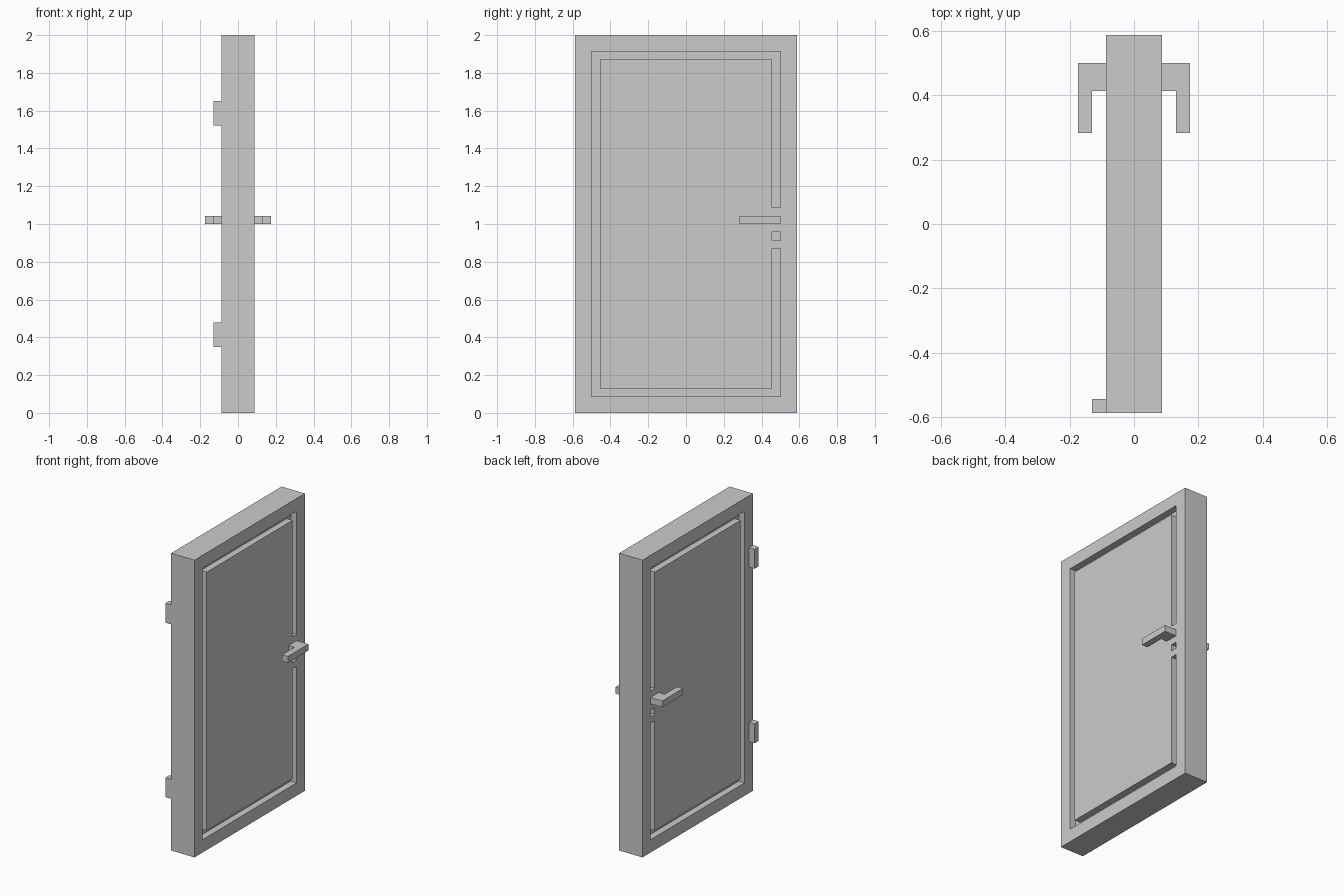
import bpy, bmesh
from mathutils import Vector

if "Cube" in bpy.data.objects:
    bpy.data.objects.remove(bpy.data.objects["Cube"])

U = 2 / 46            # grid unit: the door is 46 units tall


def prism(name, points, offset):
    """Extrude a closed outline (in grid units) along an offset vector."""
    bm = bmesh.new()
    face = bm.faces.new([bm.verts.new(Vector(p) * U) for p in points])
    ext = bmesh.ops.extrude_face_region(bm, geom=[face], use_keep_orig=True)
    moved = [g for g in ext["geom"] if isinstance(g, bmesh.types.BMVert)]
    bmesh.ops.translate(bm, verts=moved, vec=Vector(offset) * U)
    bmesh.ops.recalc_face_normals(bm, faces=bm.faces)
    mesh = bpy.data.meshes.new(name)
    bm.to_mesh(mesh)
    bm.free()
    obj = bpy.data.objects.new(name, mesh)
    bpy.context.collection.objects.link(obj)
    return obj


def box(name, x, y, z):
    outline = [(x[0], y[0], z[0]), (x[0], y[1], z[0]),
               (x[0], y[1], z[1]), (x[0], y[0], z[1])]
    return prism(name, outline, (x[1] - x[0], 0, 0))


def apply_modifier(obj, mod):
    bpy.context.view_layer.objects.active = obj
    bpy.ops.object.modifier_apply(modifier=mod.name)


def cut(obj, cutter):
    cutter.hide_render = True
    mod = obj.modifiers.new("cut", "BOOLEAN")
    mod.operation = "DIFFERENCE"
    mod.solver = "EXACT"
    mod.object = cutter
    apply_modifier(obj, mod)
    bpy.data.objects.remove(cutter)


# Door slab
door = box("door_slab", (-2, 2), (-13.5, 13.5), (0, 46))

# Panel groove (broken beside the lock) and keyhole, one unit deep on each face
groove = [(11.5, 25), (11.5, 44), (-11.5, 44), (-11.5, 2), (11.5, 2), (11.5, 20),
          (10.5, 20), (10.5, 3), (-10.5, 3), (-10.5, 43), (10.5, 43), (10.5, 25)]
for side in (-1, 1):
    cut(door, prism("groove_cutter", [(side, y, z) for y, z in groove], (2 * side, 0, 0)))
    cut(door, box("keyhole_cutter", sorted((side, 3 * side)), (10.5, 11.5), (21, 22)))

# L-shaped lever handles, mirrored to both faces
lever = [(2, 11.5), (4, 11.5), (4, 6.5), (3, 6.5), (3, 9.5), (2, 9.5)]
handles = prism("handles", [(x, y, 23) for x, y in lever], (0, 0, 1))
mirror = handles.modifiers.new("both_sides", "MIRROR")
mirror.use_axis[0] = True
mirror.use_mirror_merge = False
apply_modifier(handles, mirror)

# Hinges
for label, z in (("lower", 8), ("upper", 35)):
    box(label + "_hinge", (-3, -2), (-13.5, -12.5), (z, z + 3))
